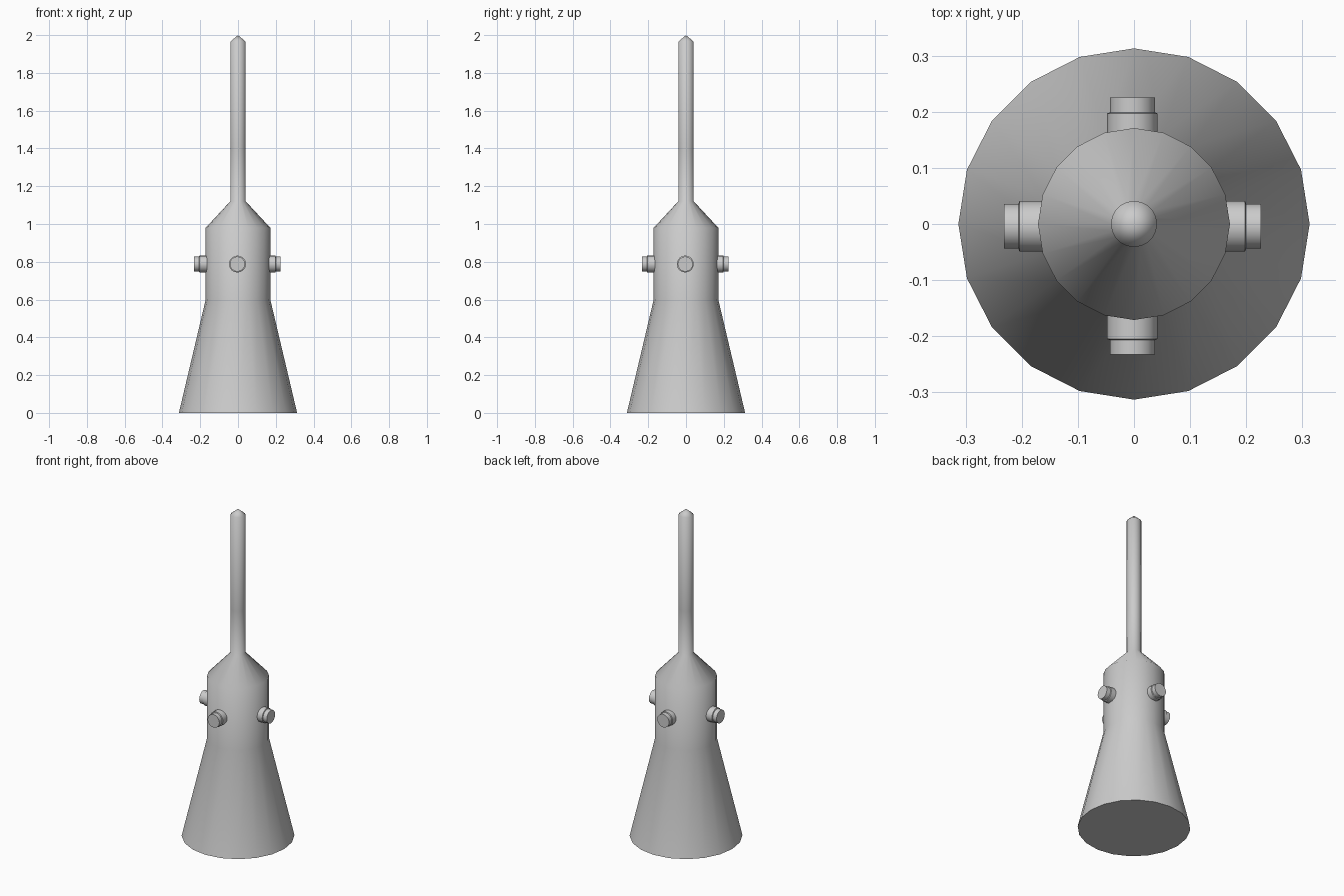
import bpy, bmesh, math
from mathutils import Matrix

if "Cube" in bpy.data.objects:
    bpy.data.objects.remove(bpy.data.objects["Cube"])

grey = bpy.data.materials.new("light grey")
grey.diffuse_color = (0.6, 0.6, 0.6, 1)
grey.use_nodes = True
grey.node_tree.nodes["Principled BSDF"].inputs["Base Color"].default_value = grey.diffuse_color


def lathe(name, profile, sides, matrix=Matrix(), angle=50):
    """Revolve (radius, height) points around z; radius 0 makes a tip, open ends get capped."""
    bm = bmesh.new()
    rings = []
    for r, h in profile:
        if r == 0:
            rings.append([bm.verts.new((0, 0, h))] * sides)
        else:
            rings.append([bm.verts.new((r * math.cos(2 * math.pi * i / sides),
                                        r * math.sin(2 * math.pi * i / sides), h))
                          for i in range(sides)])
    for a, b in zip(rings, rings[1:]):
        for i in range(sides):
            j = (i + 1) % sides
            loop = [a[i], a[j], b[j], b[i]]
            bm.faces.new(list(dict.fromkeys(loop)))
    if profile[0][0] > 0:
        bm.faces.new(rings[0][::-1])
    if profile[-1][0] > 0:
        bm.faces.new(rings[-1])
    bmesh.ops.recalc_face_normals(bm, faces=bm.faces)
    bm.transform(matrix)
    mesh = bpy.data.meshes.new(name)
    bm.to_mesh(mesh)
    bm.free()
    mesh.materials.append(grey)
    ob = bpy.data.objects.new(name, mesh)
    bpy.context.collection.objects.link(ob)
    bpy.ops.object.select_all(action='DESELECT')
    ob.select_set(True)
    bpy.context.view_layer.objects.active = ob
    bpy.ops.object.shade_smooth_by_angle(angle=math.radians(angle))
    return ob


# Flared base, cylindrical body, shoulder and thin spire in one turned shape
lathe("body_and_spire", [(0.313, 0), (0.171, 0.6), (0.171, 0.98), (0.041, 1.12),
                         (0.041, 1.39), (0.041, 1.965), (0, 2.0)], 20)

# Four stepped studs around the body
for k, side in enumerate(("right", "back", "left", "front")):
    place = (Matrix.Translation((-0.003, -0.004, 0.788))
             @ Matrix.Rotation(k * math.pi / 2, 4, 'Z')
             @ Matrix.Rotation(math.pi / 2, 4, 'Y'))
    lathe("stud_" + side, [(0.045, 0.14), (0.045, 0.201), (0.04, 0.203), (0.04, 0.229)],
          16, place)
